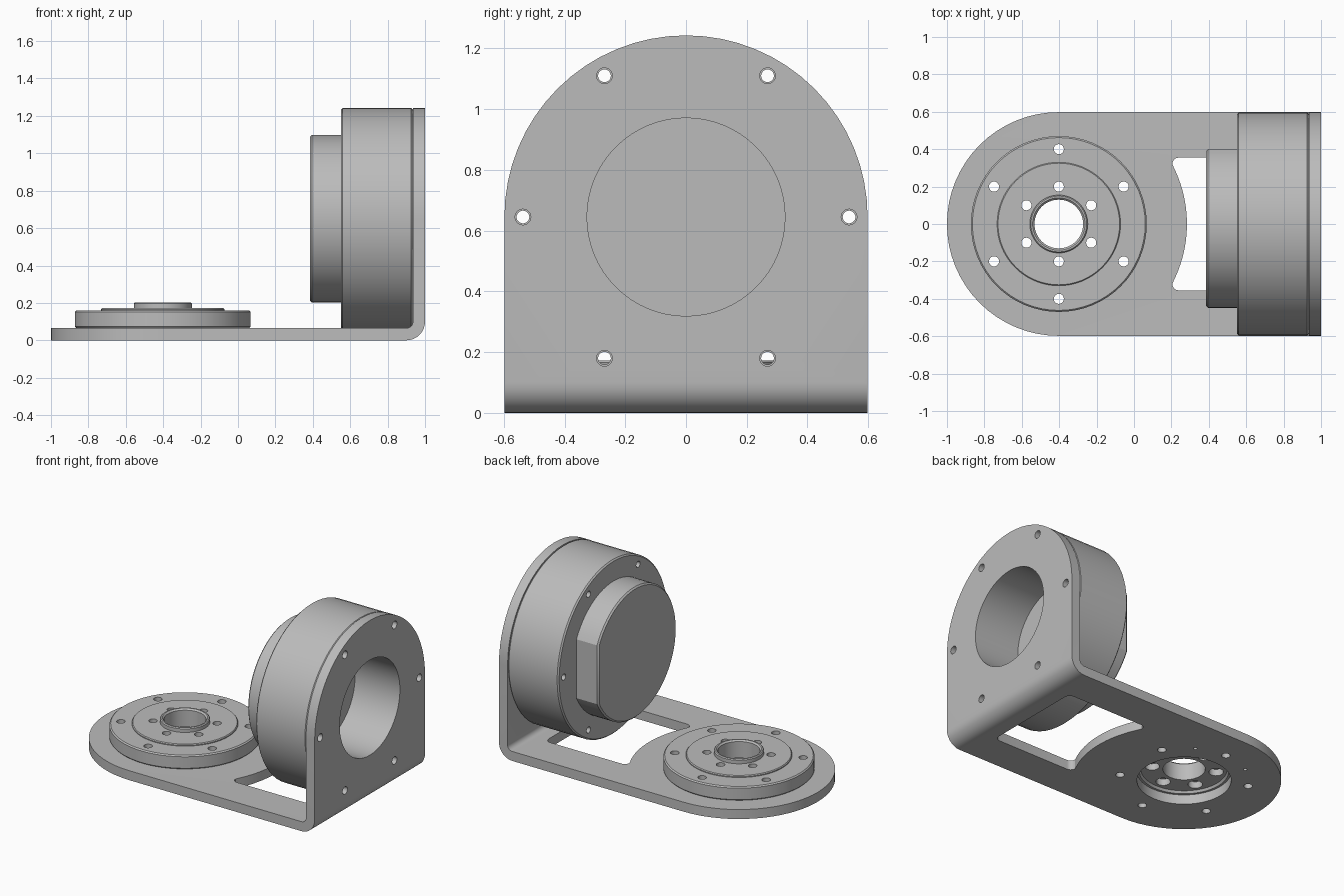
import bpy, bmesh, math
from math import radians, sin, cos, pi
from mathutils import Matrix, Vector

if "Cube" in bpy.data.objects:
    bpy.data.objects.remove(bpy.data.objects["Cube"])

SEG = 64
HUB_X = -0.402     # axis of the flat flange
DRUM_Z = 0.645     # axis of the upright drum
R = 0.598          # half width of the bracket
T = 0.065          # plate thickness
FLAT = Matrix.Translation((HUB_X, 0, 0))
UPRIGHT = Matrix.Translation((0, 0, DRUM_Z)) @ Matrix.Rotation(pi / 2, 4, 'Y')

grey = bpy.data.materials.new("machined grey")
grey.use_nodes = True
grey.diffuse_color = (0.5, 0.5, 0.5, 1)
grey.node_tree.nodes["Principled BSDF"].inputs["Base Color"].default_value = (0.5, 0.5, 0.5, 1)


def finish(name, bm):
    bmesh.ops.recalc_face_normals(bm, faces=bm.faces[:])
    mesh = bpy.data.meshes.new(name)
    bm.to_mesh(mesh)
    bm.free()
    mesh.materials.append(grey)
    obj = bpy.data.objects.new(name, mesh)
    bpy.context.collection.objects.link(obj)
    return obj


def activate(obj):
    bpy.ops.object.select_all(action='DESELECT')
    obj.select_set(True)
    bpy.context.view_layer.objects.active = obj


def prism(name, points, direction):
    """Extrude a closed outline along a vector."""
    bm = bmesh.new()
    face = bm.faces.new([bm.verts.new(p) for p in points])
    new = bmesh.ops.extrude_face_region(bm, geom=[face], use_keep_orig=True)
    moved = [v for v in new["geom"] if isinstance(v, bmesh.types.BMVert)]
    bmesh.ops.translate(bm, verts=moved, vec=Vector(direction))
    return finish(name, bm)


def lathe(name, profile, matrix, closed=False):
    """Spin a (radius, height) profile about the local z axis."""
    bm = bmesh.new()
    vs = [bm.verts.new((r, 0, h)) for r, h in profile]
    pairs = list(zip(vs, vs[1:])) + ([(vs[-1], vs[0])] if closed else [])
    edges = [bm.edges.new(p) for p in pairs]
    bmesh.ops.spin(bm, geom=vs + edges, cent=(0, 0, 0), axis=(0, 0, 1),
                   angle=2 * pi, steps=SEG)
    bmesh.ops.remove_doubles(bm, verts=bm.verts[:], dist=0.0001)
    bm.transform(matrix)
    return finish(name, bm)


def holes(ring, radius, low, high, angles, matrix, seg=20):
    """Cutter made of cylinders set on a bolt circle."""
    bm = bmesh.new()
    for a in angles:
        place = Matrix.Translation((ring * cos(radians(a)), ring * sin(radians(a)), (low + high) / 2))
        bmesh.ops.create_cone(bm, cap_ends=True, segments=seg, radius1=radius, radius2=radius,
                              depth=high - low, matrix=matrix @ place)
    return finish("cutter", bm)


def boolean(obj, cutter, operation='DIFFERENCE'):
    cutter.hide_render = True
    mod = obj.modifiers.new("cut", 'BOOLEAN')
    mod.operation, mod.object, mod.solver = operation, cutter, 'EXACT'
    activate(obj)
    bpy.ops.object.modifier_apply(modifier=mod.name)
    bpy.data.objects.remove(cutter)


def arc(cx, cy, r, start, end, steps):
    return [(cx + r * cos(radians(start + (end - start) * i / steps)),
             cy + r * sin(radians(start + (end - start) * i / steps))) for i in range(steps + 1)]


SIX_FLAT = range(30, 390, 60)
SIX_UP = range(30, 390, 60)

# Bent bracket: L profile, trimmed to a round foot end and an arched upright
ell = ([(-1.1, 0)] + arc(0.9, 0.1, 0.1, -90, 0, 8) + [(1, 1.4), (1 - T, 1.4)]
       + arc(0.9, 0.1, 0.1 - T, 0, -90, 8) + [(-1.1, T)])
bracket = prism("bracket", [(x, -R, z) for x, z in ell], (0, 2 * R, 0))
foot = [(1.2, 0.8), (HUB_X, 0.8)] + arc(HUB_X, 0, R, 90, 270, SEG // 2) + [(HUB_X, -0.8), (1.2, -0.8)]
boolean(bracket, prism("cutter", [(x, y, -0.2) for x, y in foot], (0, 0, 2)), 'INTERSECT')
arch = [(0.8, -0.2), (0.8, DRUM_Z)] + arc(0, DRUM_Z, R, 0, 180, SEG // 2) + [(-0.8, DRUM_Z), (-0.8, -0.2)]
boolean(bracket, prism("cutter", [(-1.3, y, z) for y, z in arch], (2.6, 0, 0)), 'INTERSECT')

# Window in the foot, with a curved inner edge and rounded corners
half = arc(HUB_X, 0, 0.685, 0, 26, 10) + arc(0.24, 0.32, 0.035, 180, 90, 5) + arc(0.78, 0.315, 0.04, 90, 0, 5)
window = half + [(x, -y) for x, y in reversed(half[1:])]
boolean(bracket, prism("cutter", [(x, y, -0.1) for x, y in window], (0, 0, 0.3)))

# Bores and bolt holes of the bracket
boolean(bracket, holes(0, 0.29, -0.1, 0.2, [0], FLAT, SEG))
boolean(bracket, holes(0.4, 0.027, -0.1, 0.2, SIX_FLAT, FLAT))
boolean(bracket, holes(0.4, 0.012, -0.1, 0.2, [60, 120], FLAT))
boolean(bracket, holes(0, 0.326, 0.8, 1.1, [0], UPRIGHT, SEG))
boolean(bracket, holes(0.537, 0.026, 0.8, 1.1, [a + 30 for a in SIX_UP for _ in [0]],
                       UPRIGHT @ Matrix.Rotation(pi / 2, 4, 'Z')))

# Stepped flange lying on the foot
flange = lathe("flange", [
    (0.13, 0.08), (0.265, 0.08), (0.275, T), (0.462, T), (0.47, 0.073), (0.47, 0.152),
    (0.462, 0.16), (0.33, 0.16), (0.33, 0.166), (0.325, 0.172), (0.155, 0.172),
    (0.155, 0.196), (0.149, 0.202), (0.14, 0.202), (0.13, 0.192)], FLAT, closed=True)
boolean(flange, holes(0.4, 0.027, 0, 0.3, SIX_FLAT, FLAT))
boolean(flange, holes(0.2, 0.027, 0, 0.3, SIX_FLAT, FLAT))
boolean(flange, holes(0.2, 0.045, 0, 0.125, SIX_FLAT, FLAT))

# Drum on the upright, with a blind bore open to the outside
drum = lathe("drum", [
    (0, 0.66), (0.326, 0.66), (0.326, 1 - T), (0.588, 1 - T), (0.597, 0.926),
    (0.597, 0.56), (0.588, 0.551), (0, 0.551)], UPRIGHT)
boolean(drum, holes(0.537, 0.021, 0.4, 1.1, [a + 30 for a in SIX_UP],
                    UPRIGHT @ Matrix.Rotation(pi / 2, 4, 'Z')))

# Rear cover of the drum, with one flat side
a = math.degrees(math.acos(0.4 / 0.448))
cover_outline = arc(0, 0.65, 0.448, a, 360 - a, 56)
cover = prism("drum_cover", [(0.385, y, z) for y, z in cover_outline], (0.18, 0, 0))
bevel = cover.modifiers.new("rim", 'BEVEL')
bevel.width, bevel.segments, bevel.angle_limit = 0.01, 1, radians(60)
activate(cover)
bpy.ops.object.modifier_apply(modifier=bevel.name)

# Smooth round walls, crisp edges
for part in (bracket, flange, drum, cover):
    activate(part)
    bpy.ops.object.shade_smooth_by_angle(angle=radians(25))
